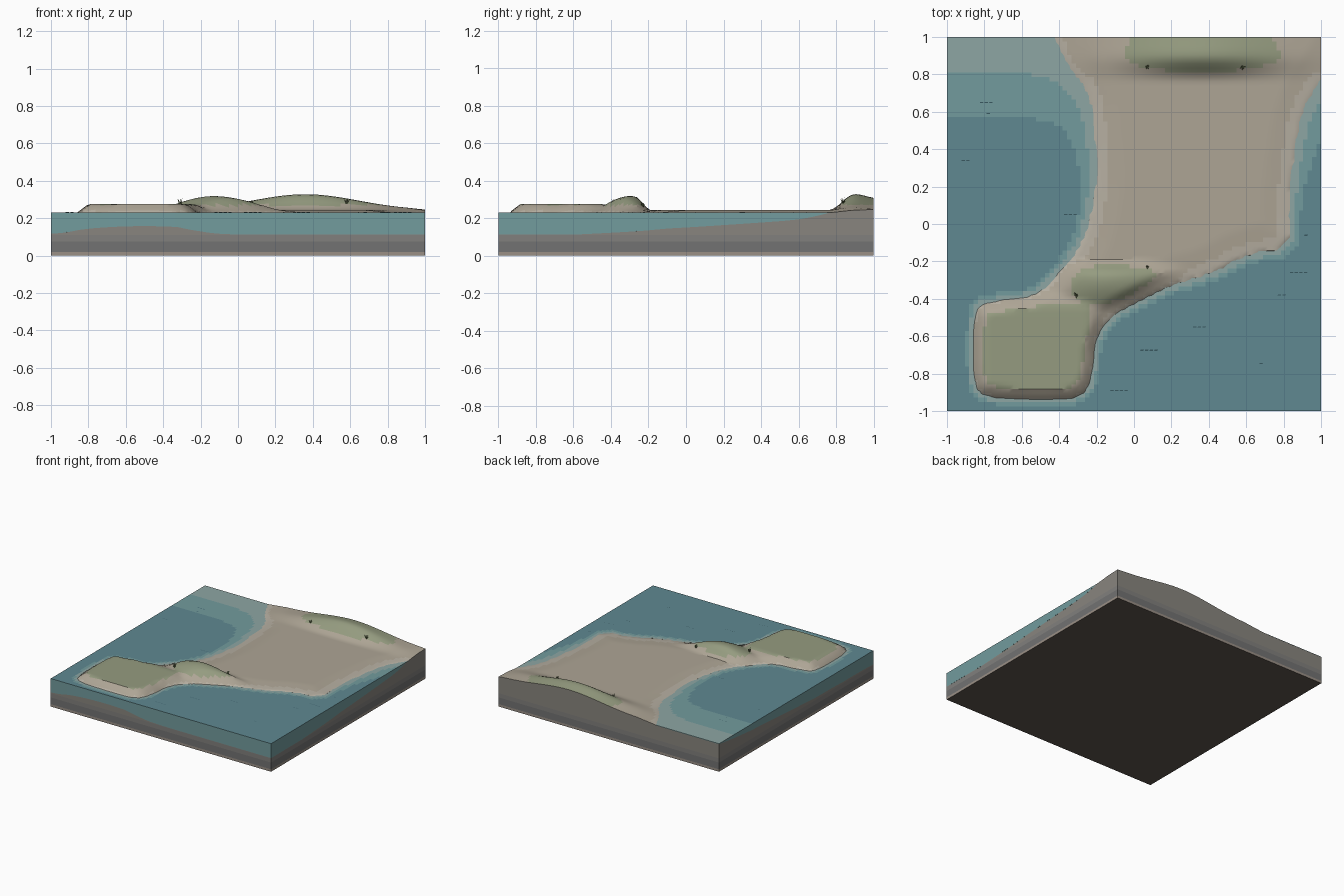
import bpy, math, random
from mathutils import Vector

if "Cube" in bpy.data.objects:
    bpy.data.objects.remove(bpy.data.objects["Cube"])

random.seed(4)
N, SEA = 84, 0.23

def mat(name, r, g, b):
    m = bpy.data.materials.new(name)
    m.diffuse_color = (r, g, b, 1)
    m.use_nodes = True
    m.node_tree.nodes["Principled BSDF"].inputs["Base Color"].default_value = m.diffuse_color
    return m

SAND, WET, GRASS = mat("sand", .42, .375, .30), mat("wet_sand", .47, .43, .36), mat("grass", .30, .33, .215)
EARTH, MID, DARK = mat("earth", .25, .235, .21), mat("mid_layer", .22, .215, .205), mat("dark_layer", .17, .17, .17)
PLINTH, UNDER = mat("plinth", .32, .275, .235), mat("underside", .11, .09, .075)
DEEP, SHELF, SHOAL = mat("deep", .115, .25, .285), mat("shelf", .17, .33, .34), mat("shoal", .27, .38, .37)
RIPPLE, BLADE = mat("ripple", .06, .14, .17), mat("blade", .13, .17, .07)

def build(name, verts, faces, ids, mats, smooth=False):
    me = bpy.data.meshes.new(name)
    me.from_pydata(verts, [], faces)
    for m in mats:
        me.materials.append(m)
    me.polygons.foreach_set("material_index", ids)
    ob = bpy.data.objects.new(name, me)
    bpy.context.collection.objects.link(ob)
    if smooth:
        bpy.context.view_layer.objects.active = ob
        ob.select_set(True)
        bpy.ops.object.shade_smooth_by_angle(angle=math.radians(30))
        ob.select_set(False)
    return ob

# Coastline outline, rounded by corner cutting
coast = [(-.44, 1.05), (-.36, .86), (-.24, .68), (-.215, .48), (-.205, .25), (-.23, .08), (-.28, -.1),
         (-.4, -.26), (-.52, -.38), (-.68, -.4), (-.84, -.43), (-.86, -.55), (-.86, -.8), (-.84, -.91),
         (-.72, -.935), (-.5, -.945), (-.28, -.935), (-.22, -.82), (-.21, -.64), (-.14, -.51), (0, -.43),
         (.2, -.33), (.4, -.28), (.6, -.17), (.84, -.13), (.83, .1), (.86, .35), (.9, .6), (1, .77),
         (1.12, .95), (1.4, 1.5), (-.6, 1.5)]
for _ in range(1):
    coast = [tuple(a[k] * (1 - t) + b[k] * t for k in (0, 1))
             for a, b in zip(coast, coast[1:] + coast[:1]) for t in (.25, .75)]
segs = list(zip(coast, coast[1:] + coast[:1]))

def shore(x, y):
    """Signed distance to the coast, positive on land."""
    best, inside = 9, False
    for (ax, ay), (bx, by) in segs:
        dx, dy = bx - ax, by - ay
        t = max(0, min(1, ((x - ax) * dx + (y - ay) * dy) / (dx * dx + dy * dy)))
        best = min(best, (x - ax - t * dx) ** 2 + (y - ay - t * dy) ** 2)
        if (ay > y) != (by > y) and x < ax + (y - ay) * dx / dy:
            inside = not inside
    return math.sqrt(best) * (1 if inside else -1)

def step(a, b, v):
    t = max(0, min(1, (v - a) / (b - a)))
    return t * t * (3 - 2 * t)

def lerp_table(table, v):
    for (a, p), (b, q) in zip(table, table[1:]):
        if v <= b:
            return p + (q - p) * max(0, (v - a) / (b - a))
    return table[-1][1]

FLOOR = [(-1, .112), (-.6, .112), (-.2, .132), (.2, .158), (.6, .182), (.8, .201), (1, .226)]

def height(x, y):
    d = shore(x, y)
    if d < 0:
        return SEA - (SEA - lerp_table(FLOOR, y)) * (1 - math.exp(d / .06))
    beach = .013 * min(1, d / .15)
    # headland with steep rim
    head = .046 * min(1, d / .06) * step(-.3, -.46, y) * step(-.1, -.26, x)
    # near dune: long southern slope, steep lee side
    prof = step(-.56, -.3, y) * step(-.17, -.28, y)
    near = .088 * prof * math.exp(-((x + .13) / (.3 if x > -.13 else .26)) ** 2) * min(1, d / .09)
    # far dune
    far = .085 * step(.76, .9, y) * (1 - .27 * step(.9, 1.03, y)) * math.exp(-((x - .36) / .4) ** 2)
    return SEA + max(beach, head, near, beach + far)

# Land: top surface, layered walls and underside
co = [-1 + 2 * i / N for i in range(N + 1)]
H = [[height(x, y) for y in co] for x in co]
idx = lambda i, j: i * (N + 1) + j
verts = [(co[i], co[j], H[i][j]) for i in range(N + 1) for j in range(N + 1)]
faces, ids = [], []
for i in range(N):
    for j in range(N):
        q = [H[i][j], H[i + 1][j], H[i + 1][j + 1], H[i][j + 1]]
        c = sum(q) / 4
        faces.append((idx(i, j), idx(i + 1, j), idx(i + 1, j + 1), idx(i, j + 1)))
        ids.append(2 if c > .271 else 1 if c < .236 else 0)
rim = ([(i, 0) for i in range(N)] + [(N, j) for j in range(N)]
       + [(N - i, N) for i in range(N)] + [(0, N - j) for j in range(N)])
M = len(rim)
upper = [idx(i, j) for i, j in rim]
for z, m in ((.11, 3), (.075, 4), (.02, 5), (0, 6)):
    start = len(verts)
    verts += [(co[i], co[j], z) for i, j in rim]
    lower = list(range(start, start + M))
    for k in range(M):
        n = (k + 1) % M
        faces.append((lower[k], lower[n], upper[n], upper[k]))
        ids.append(m)
    upper = lower
faces.append(tuple(reversed(upper)))
ids.append(7)
build("land", verts, faces, ids, [SAND, WET, GRASS, EARTH, MID, DARK, PLINTH, UNDER], True)

# Water: surface coloured by depth, plus cut sides
verts = [(co[i], co[j], SEA) for i in range(N + 1) for j in range(N + 1)]
faces, ids = [], []
for i in range(N):
    for j in range(N):
        q = [H[i][j], H[i + 1][j], H[i + 1][j + 1], H[i][j + 1]]
        if min(q) < SEA:
            depth = SEA - sum(q) / 4
            faces.append((idx(i, j), idx(i + 1, j), idx(i + 1, j + 1), idx(i, j + 1)))
            ids.append(0 if depth > .05 else 1 if depth > .028 else 2)
base = len(verts)
verts += [(co[i] * 1.0005, co[j] * 1.0005, min(SEA, H[i][j])) for i, j in rim]
for k in range(M):
    n = (k + 1) % M
    if min(verts[base + k][2], verts[base + n][2]) < SEA - .001:
        faces.append((base + k, base + n, idx(*rim[n]), idx(*rim[k])))
        ids.append(1)
build("water", verts, faces, ids, [DEEP, SHELF, SHOAL])

# Ripples: short rows of thin flat dashes
verts, faces = [], []
for x, y, w in ((-.79, .65, .08), (-.78, .59, .03), (-.9, .34, .04), (-.34, .05, .07), (.92, -.06, .03),
                (.88, -.26, .09), (.79, -.38, .06), (.35, -.55, .08), (.08, -.675, .09), (.68, -.745, .02),
                (-.08, -.89, .1)):
    n = max(1, round(w / .025))
    for k in range(n):
        cx, s = x + (k - (n - 1) / 2) * .025, len(verts)
        verts += [(cx - .01, y - .003, SEA + .001), (cx + .008, y - .003, SEA + .001),
                  (cx + .01, y + .003, SEA + .003), (cx - .008, y + .003, SEA + .003)]
        faces.append((s, s + 1, s + 2, s + 3))
build("ripples", verts, faces, [0] * len(faces), [RIPPLE])

# Grass tufts: fans of thin three-sided blades
for t, (x, y, size) in enumerate(((-.31, -.38, .045), (.07, -.23, .03), (.07, .84, .03), (.58, .84, .035))):
    verts, faces = [], []
    foot = Vector((x, y, height(x, y) - .004))
    for k in range(7):
        a = k * math.tau / 7 + random.uniform(-.3, .3)
        lean = Vector((math.cos(a), math.sin(a), 0)) * size * random.uniform(.25, .5)
        s = len(verts)
        for c in range(3):
            b = c * math.tau / 3
            verts.append(foot + lean * .15 + Vector((math.cos(b), math.sin(b), 0)) * .0035)
        verts.append(foot + lean + Vector((0, 0, size * random.uniform(.7, 1))))
        faces += [(s, s + 1, s + 3), (s + 1, s + 2, s + 3), (s + 2, s, s + 3)]
    build(f"grass_tuft_{t + 1}", verts, faces, [0] * len(faces), [BLADE])
